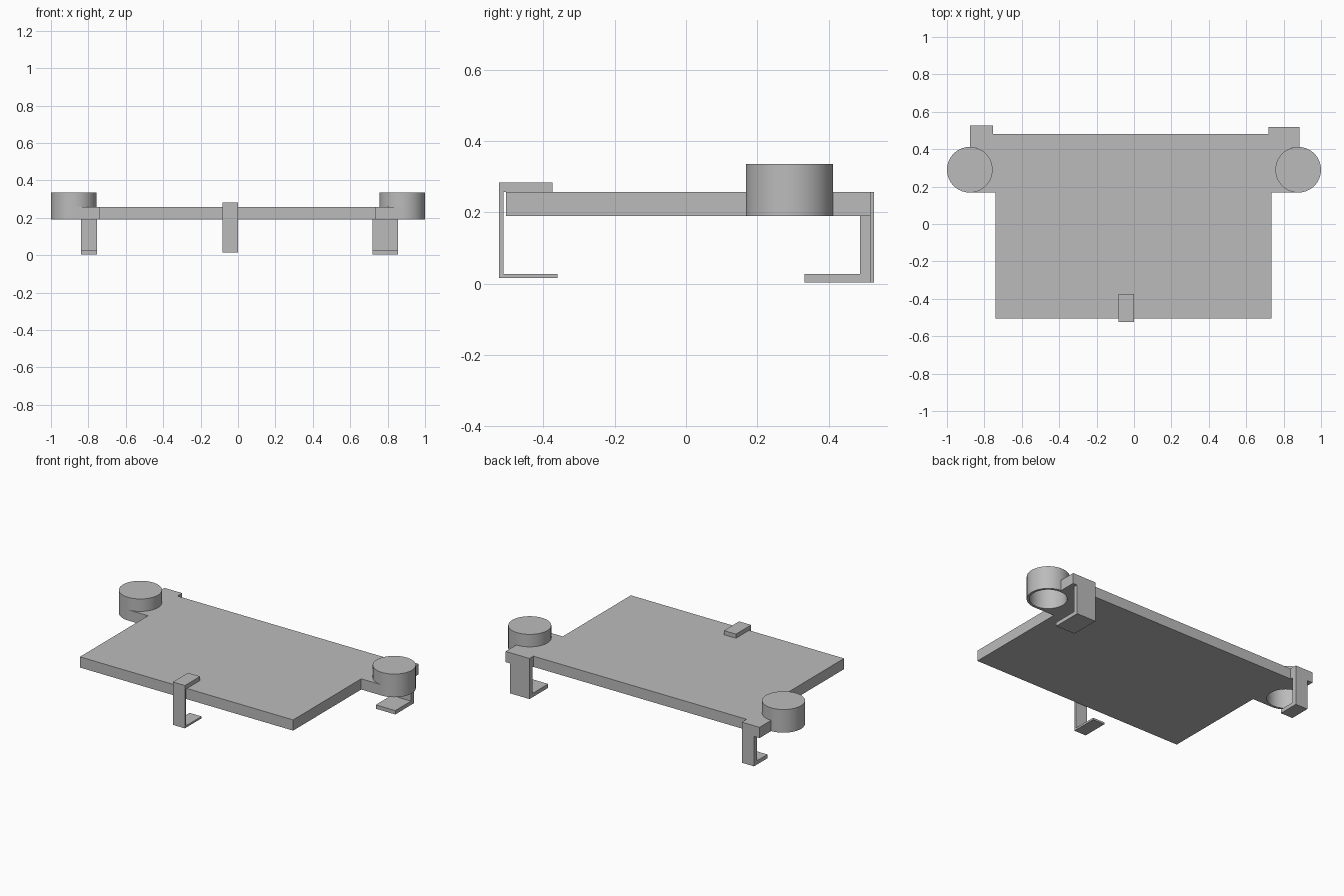
import bpy
import bmesh
from math import cos, sin, pi, tau, radians
from mathutils import Vector

if "Cube" in bpy.data.objects:
    bpy.data.objects.remove(bpy.data.objects["Cube"], do_unlink=True)

GREY = (0.5, 0.5, 0.5, 1.0)
mat = bpy.data.materials.new("plain grey")
mat.use_nodes = True
mat.diffuse_color = GREY
mat.node_tree.nodes["Principled BSDF"].inputs["Base Color"].default_value = GREY

BOTTOM, TOP = 0.19, 0.257           # tray underside and upper face
CUP_X, CUP_Y, CUP_R, CUP_TOP = 0.878, 0.29, 0.122, 0.335


def finish(name, bm):
    bmesh.ops.recalc_face_normals(bm, faces=bm.faces)
    mesh = bpy.data.meshes.new(name)
    bm.to_mesh(mesh)
    bm.free()
    mesh.materials.append(mat)
    obj = bpy.data.objects.new(name, mesh)
    bpy.context.collection.objects.link(obj)
    return obj


def extrude_profile(name, points, direction):
    """Closed profile of 3D points, extruded into a solid."""
    bm = bmesh.new()
    face = bm.faces.new([bm.verts.new(p) for p in points])
    out = bmesh.ops.extrude_face_region(bm, geom=[face], use_keep_orig=True)
    moved = [v for v in out["geom"] if isinstance(v, bmesh.types.BMVert)]
    bmesh.ops.translate(bm, verts=moved, vec=direction)
    return finish(name, bm)


def hook(name, x0, x1, outline):
    extrude_profile(name, [(x0, y, z) for y, z in outline], Vector((x1 - x0, 0, 0)))


def cup_arc(side, steps=24):
    """Inner half of a cup's rim, from front to back."""
    angles = [-pi / 2 + pi * i / steps for i in range(steps + 1)]
    return [(side * (CUP_X - CUP_R * cos(a)), CUP_Y + CUP_R * sin(a)) for a in angles]


# Tray with a back ear at each corner, hollowed where the cups sit
outline = [(-0.74, -0.505), (0.735, -0.505), (0.735, 0.168)]
outline += cup_arc(1)
outline += [(0.885, 0.412), (0.885, 0.518), (0.72, 0.518), (0.72, 0.48),
            (-0.755, 0.48), (-0.755, 0.527), (-0.878, 0.527)]
outline += reversed(cup_arc(-1))
outline += [(-0.74, 0.168)]
extrude_profile("tray", [(x, y, BOTTOM) for x, y in outline], Vector((0, 0, TOP - BOTTOM)))


# Upturned round cups, open underneath
def cup(name, x):
    wall = 0.015
    profile = [(0, CUP_TOP), (CUP_R, CUP_TOP), (CUP_R, BOTTOM),
               (CUP_R - wall, BOTTOM), (CUP_R - wall, CUP_TOP - wall), (0, CUP_TOP - wall)]
    bm = bmesh.new()
    verts = [bm.verts.new((x + r, CUP_Y, z)) for r, z in profile]
    edges = [bm.edges.new(pair) for pair in zip(verts, verts[1:])]
    bmesh.ops.spin(bm, geom=verts + edges, cent=(x, CUP_Y, 0), axis=(0, 0, 1),
                   angle=tau, steps=64)
    bmesh.ops.remove_doubles(bm, verts=bm.verts, dist=0.0001)
    obj = finish(name, bm)
    bpy.ops.object.select_all(action="DESELECT")
    obj.select_set(True)
    bpy.context.view_layer.objects.active = obj
    bpy.ops.object.shade_smooth_by_angle(angle=radians(30))


cup("left_cup", CUP_X)
cup("right_cup", -CUP_X)

# Front clip gripping the tray edge
hook("front_clip", -0.083, 0.0, [
    (-0.375, 0.283), (-0.525, 0.283), (-0.525, 0.015), (-0.36, 0.015),
    (-0.36, 0.027), (-0.512, 0.027), (-0.512, TOP), (-0.375, TOP)])


# Back hooks hanging below the ears
def back_hook(name, x0, x1, back, post, tip):
    hook(name, x0, x1, [
        (back, BOTTOM), (back, 0.003), (tip, 0.003),
        (tip, 0.027), (back - post, 0.027), (back - post, BOTTOM)])


back_hook("left_back_hook", 0.72, 0.855, 0.518, 0.03, 0.333)
back_hook("right_back_hook", -0.84, -0.755, 0.527, 0.03, 0.395)
